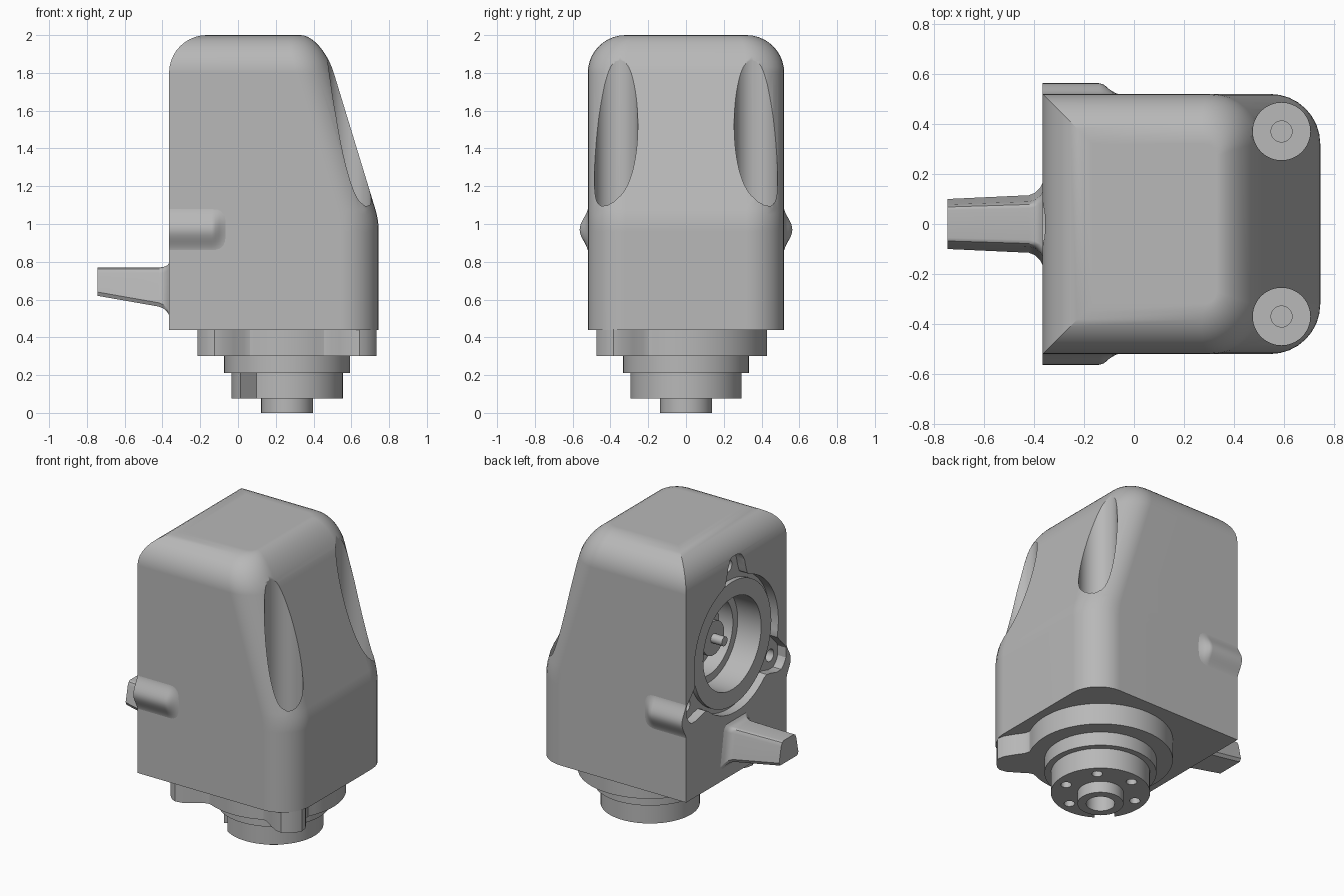
import bpy, bmesh
from math import sin, cos, pi, exp, radians, remainder, tau
from mathutils import Vector

if "Cube" in bpy.data.objects:
    bpy.data.objects.remove(bpy.data.objects["Cube"])

grey = bpy.data.materials.new("cast_grey")
grey.use_nodes = True
grey.diffuse_color = (0.48, 0.48, 0.48, 1)
grey.node_tree.nodes["Principled BSDF"].inputs["Base Color"].default_value = grey.diffuse_color


def loft(name, rings, closed=False):
    """Skin a list of rings; cap the ends unless the rings close on themselves."""
    bm = bmesh.new()
    loops = [[bm.verts.new(p) for p in ring] for ring in rings]
    n = len(loops[0])
    pairs = list(zip(loops, loops[1:]))
    if closed:
        pairs.append((loops[-1], loops[0]))
    else:
        bm.faces.new(loops[0])
        bm.faces.new(loops[-1])
    for a, b in pairs:
        for i in range(n):
            j = (i + 1) % n
            bm.faces.new((a[i], a[j], b[j], b[i]))
    bmesh.ops.recalc_face_normals(bm, faces=bm.faces)
    mesh = bpy.data.meshes.new(name)
    bm.to_mesh(mesh)
    bm.free()
    mesh.materials.append(grey)
    obj = bpy.data.objects.new(name, mesh)
    bpy.context.collection.objects.link(obj)
    return obj


def polar(center, radius, lugs=(), height=0, width=0.22, steps=64):
    """Circle outline that swells into rounded lugs at the given angles."""
    pts = []
    for i in range(steps):
        a = tau * i / steps
        r = radius + sum(height * exp(-(remainder(a - radians(g), tau) / width) ** 4) for g in lugs)
        pts.append((center[0] + r * cos(a), center[1] + r * sin(a)))
    return pts


def place(outline, axis, w):
    return [Vector((u, v, w)) if axis == "z" else Vector((w, u, v)) for u, v in outline]


def prism(name, outline, axis, lo, hi):
    return loft(name, [place(outline, axis, lo), place(outline, axis, hi)])


def tube(name, center, outer, inner, axis, lo, hi):
    o, i = polar(center, outer), polar(center, inner)
    return loft(name, [place(o, axis, lo), place(o, axis, hi), place(i, axis, hi), place(i, axis, lo)], True)


def cut(obj, cutters):
    bpy.context.view_layer.objects.active = obj
    for c in cutters:
        c.hide_render = True
        mod = obj.modifiers.new("cut", "BOOLEAN")
        mod.operation, mod.solver, mod.object = "DIFFERENCE", "EXACT", c
        bpy.ops.object.modifier_apply(modifier=mod.name)
        bpy.data.objects.remove(c)


# housing: stacked plan sections, square at the back, rounded toward +x
def section(left, right, half, r, z):
    pts = [(left, half), (left, -half)]
    for s, arc in ((-1, range(9)), (1, range(8, -1, -1))):
        for k in arc:
            a = pi / 2 * k / 8
            pts.append((right - r + r * sin(a), s * (half - r + r * cos(a))))
    return [Vector((x, y, z)) for x, y in pts]


def slope(z):
    if z < 0.96:
        return 0.745
    if z < 1.08:
        return 0.745 - 0.305 * (z - 0.96) ** 2 / 0.24
    return 0.745 - 0.305 * (z - 1.02)


levels = [(z, 0) for z in (0.44, 0.96, 0.99, 1.02, 1.05, 1.08)]
levels += [(1.8 + 0.2 * sin(pi / 2 * k / 10), 1 - cos(pi / 2 * k / 10)) for k in range(11)]
housing = loft("housing", [
    section(-0.365 + 0.2 * d, slope(z) - 0.115 * d, 0.52 - 0.2 * d, 0.2 - 0.15 * d, z)
    for z, d in levels])

# bolt pockets, lobed recess and stepped bore
PORT = (0, 1.275)
LOBES = (90, 210, 330)
cutters = []
for s in (-1, 1):
    cutters.append(prism("pocket_cutter", polar((0.59, s * 0.37), 0.115), "z", 0.7, 2.2))
    cutters.append(prism("bolt_hole_cutter", polar((0.59, s * 0.37), 0.042, steps=32), "z", 0.6, 0.75))
cutters.append(prism("recess_cutter", polar(PORT, 0.435, LOBES, 0.15, 0.2, 120), "x", -0.5, -0.305))
cutters.append(prism("bore_cutter", polar(PORT, 0.30), "x", -0.5, -0.165))
cutters.append(prism("inner_bore_cutter", polar(PORT, 0.25), "x", -0.5, -0.06))
for g in LOBES:
    a = radians(g)
    hole = (0.5 * cos(a), PORT[1] + 0.5 * sin(a))
    cutters.append(prism("screw_hole_cutter", polar(hole, 0.04, steps=24), "x", -0.5, -0.2))
cut(housing, cutters)

# port ring, shaft hub and pin inside the bore
tube("port_ring", PORT, 0.405, 0.30, "x", -0.335, -0.30)
prism("port_hub", polar(PORT, 0.11), "x", -0.2, -0.05)
prism("port_pin", polar(PORT, 0.03, steps=24), "x", -0.28, -0.19)

# side bulges around the lower screw holes
for side, s in (("left", 1), ("right", -1)):
    rings = []
    for x, h in ((-0.365, 0.045), (-0.14, 0.045), (-0.12, 0.039), (-0.1, 0.022), (-0.08, 0.009), (-0.065, 0.002)):
        ring = [Vector((x, s * (0.515 + 0.003 + h * cos(pi / 2 * t / 8) ** 2), 0.97 + 0.125 * t / 8))
                for t in range(-8, 9)]
        ring += [Vector((x, s * 0.514, 1.095)), Vector((x, s * 0.514, 0.845))]
        rings.append(ring)
    loft("screw_bulge_" + side, rings)

# tapered tab with flared root
tab = []
for x, top, low, w in ((-0.745, 0.77, 0.62, 0.1), (-0.42, 0.77, 0.563, 0.115), (-0.395, 0.772, 0.553, 0.125),
                       (-0.375, 0.78, 0.535, 0.145), (-0.36, 0.80, 0.51, 0.175)):
    half = [(w * 0.55, top), (w * 0.68, top - 0.008), (w * 0.78, top - 0.03), (w, low + 0.02), (w * 0.9, low)]
    ring = half + [(-y, z) for y, z in reversed(half)]
    tab.append(place(ring, "x", x))
loft("mounting_tab", tab)

# stepped nose under the housing
AXIS = (0.26, 0)
prism("lugged_flange", polar(AXIS, 0.43, (225, 315), 0.19, steps=120), "z", 0.30, 0.445)
prism("collar", polar(AXIS, 0.333), "z", 0.21, 0.305)
drum = prism("drum", polar(AXIS, 0.295), "z", 0.075, 0.215)


def around(angle, r, across=0):
    a = radians(angle)
    return (AXIS[0] + r * cos(a) - across * sin(a), AXIS[1] + r * sin(a) + across * cos(a))


drum_cuts = [prism("drum_hole_cutter", polar(around(45 + 60 * k, 0.225), 0.032, steps=24), "z", 0, 0.17)
             for k in range(6) if k != 3]
notch = [around(225, 0.17, -0.06), around(225, 0.4, -0.06), around(225, 0.4, 0.06), around(225, 0.17, 0.06)]
drum_cuts.append(prism("notch_cutter", notch, "z", 0, 0.2099))
drum_cuts.append(prism("center_bore_cutter", polar(AXIS, 0.085), "z", 0, 0.16))
cut(drum, drum_cuts)
tube("spindle", AXIS, 0.137, 0.085, "z", 0, 0.08)

# smooth shading with crisp edges
bpy.ops.object.select_all(action="DESELECT")
for obj in bpy.context.collection.objects:
    if obj.type == "MESH" and obj.data.materials and obj.data.materials[0] == grey:
        obj.select_set(True)
        bpy.context.view_layer.objects.active = obj
        bpy.ops.object.shade_smooth_by_angle(angle=radians(30))
        obj.select_set(False)
        mod = obj.modifiers.new("weighted_normals", "WEIGHTED_NORMAL")
        mod.keep_sharp = True
